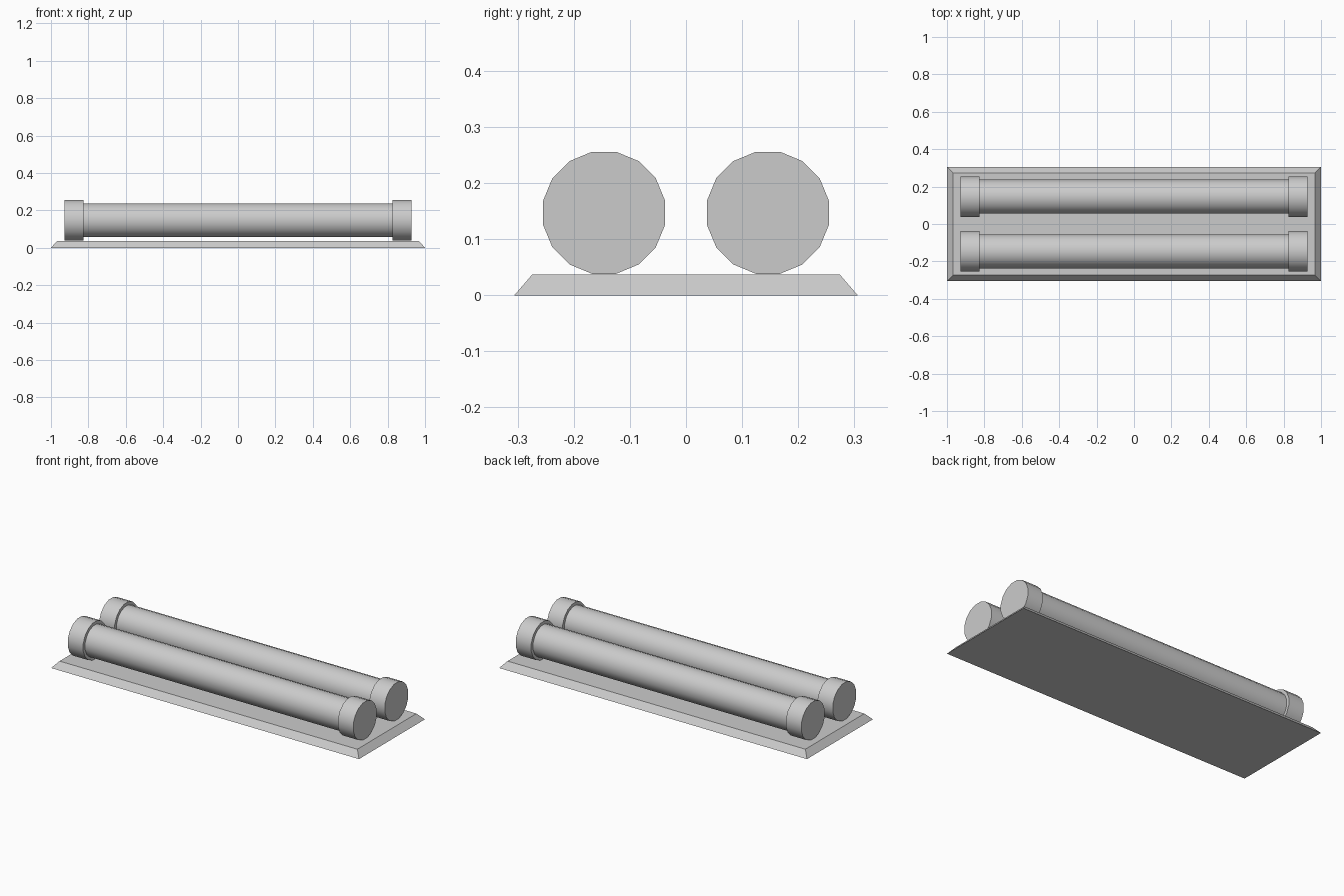
import bpy, bmesh
from math import pi
from mathutils import Matrix

if "Cube" in bpy.data.objects:
    bpy.data.objects.remove(bpy.data.objects["Cube"])

SIDES = 16
AXIS_Y, AXIS_Z = 0.146, 0.147


def finish(bm, name, angle=pi / 6):
    bmesh.ops.recalc_face_normals(bm, faces=bm.faces)
    mesh = bpy.data.meshes.new(name)
    bm.to_mesh(mesh)
    bm.free()
    obj = bpy.data.objects.new(name, mesh)
    bpy.context.collection.objects.link(obj)
    bpy.ops.object.select_all(action='DESELECT')
    obj.select_set(True)
    bpy.context.view_layer.objects.active = obj
    bpy.ops.object.shade_smooth_by_angle(angle=angle)
    return obj


def rod(name, x0, x1, y, radius):
    # cylinder along x with a flat facet on top and bottom
    bm = bmesh.new()
    bmesh.ops.create_cone(bm, cap_ends=True, segments=SIDES,
                          radius1=radius, radius2=radius, depth=x1 - x0)
    bm.transform(Matrix.Translation(((x0 + x1) / 2, y, AXIS_Z))
                 @ Matrix.Rotation(pi / 2, 4, 'Y')
                 @ Matrix.Rotation(pi / SIDES, 4, 'Z'))
    return finish(bm, name)


# Mounting plate with sloped edges
bm = bmesh.new()
bmesh.ops.create_cube(bm, size=2)
for v in bm.verts:
    top = v.co.z > 0
    v.co.x *= 0.967 if top else 1.0
    v.co.y *= 0.274 if top else 0.306
    v.co.z = 0.037 if top else 0.0
finish(bm, "base_plate")

# Two tubes, each with a cap at both ends
for side, y in (("front", -AXIS_Y), ("back", AXIS_Y)):
    rod(f"{side}_tube", -0.83, 0.83, y, 0.0925)
    rod(f"{side}_left_cap", -0.927, -0.827, y, 0.1108)
    rod(f"{side}_right_cap", 0.827, 0.927, y, 0.1108)
